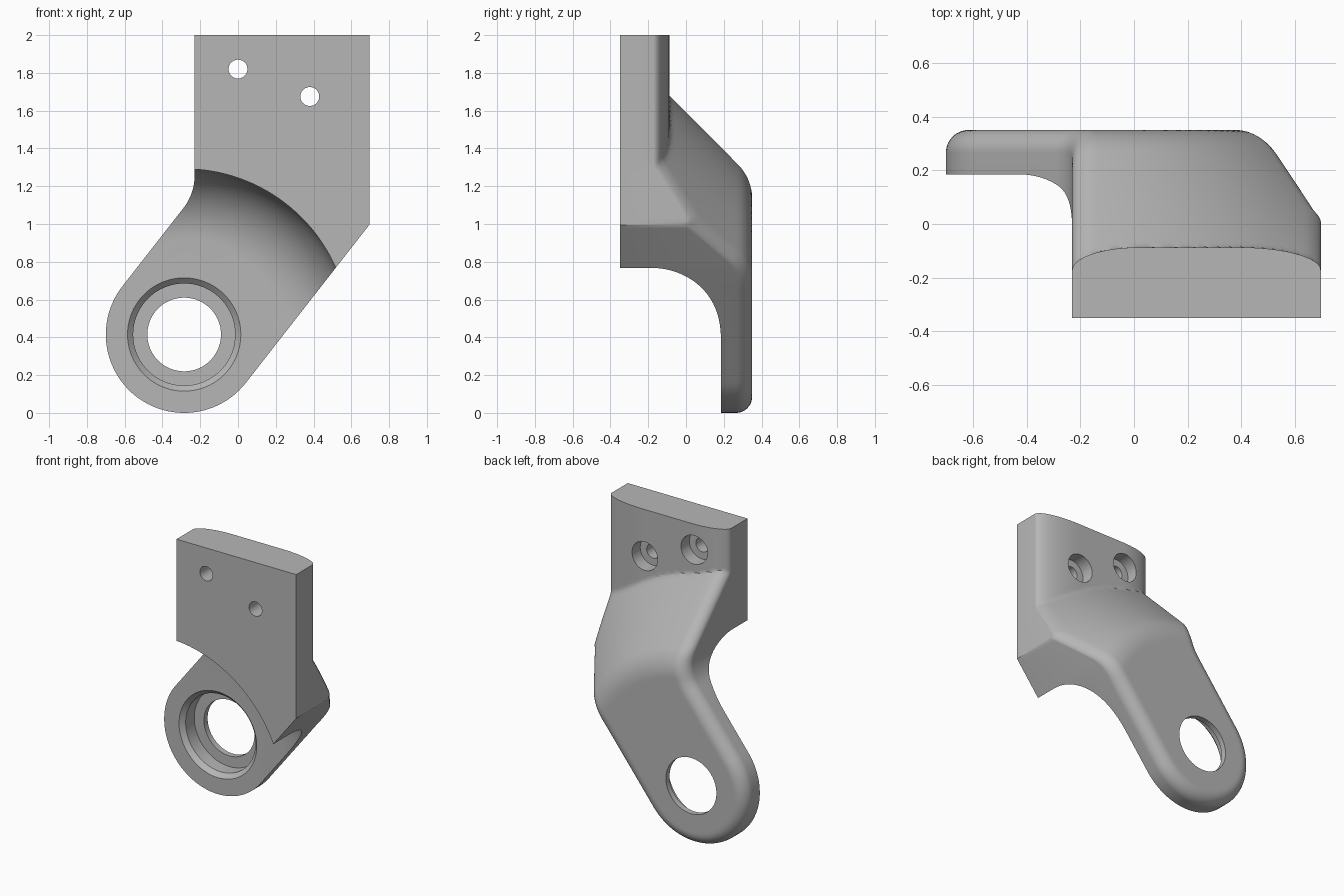
import bpy, bmesh
from math import sin, cos, pi, radians, sqrt
from mathutils import Vector

cube = bpy.data.objects.get("Cube")
if cube:
    bpy.data.objects.remove(cube, do_unlink=True)

# Main dimensions: eye centre, arm direction, pad sides
EYE = Vector((-0.285, 0.415))
R = 0.415
ANGLE = radians(52)
ALONG = Vector((cos(ANGLE), sin(ANGLE)))
ACROSS = Vector((sin(ANGLE), -cos(ANGLE)))
X0, X1, TOP = -0.23, 0.695, 2.0
FRONT, PAD, BACK = -0.35, -0.087, 0.35
CONE = 1.185           # radius + depth is constant on the sloped back
BEND = 0.25            # rounding between slope and arm
EDGE = 0.085           # rounding of the back edges

# Inner corner fillet between arm and pad
FIL = 0.28
fx = X0 - FIL
fz = EYE.y + ((fx - EYE.x) * ACROSS.x + R + FIL) / -ACROSS.y
FC = Vector((fx, fz))
FA = (FC - EYE).dot(ALONG)


def rounding(d, width, height):
    """Drop of a rounded edge at distance d from the side."""
    k = 1 - min(max(d / width, 0), 1)
    return height * (1 - sqrt(max(0, 1 - k * k)))


def back_depth(p):
    """Depth of the back surface above a point of the outline."""
    v = p - EYE
    a, b, r = v.dot(ALONG), v.dot(ACROSS), v.length
    # sloped cone, bend and flat arm
    r0 = CONE - BACK - BEND * (sqrt(2) - 1)
    if r < r0:
        y, slope = BACK, 0
    elif r < r0 + BEND * sqrt(0.5):
        y = BACK - BEND + sqrt(BEND ** 2 - (r - r0) ** 2)
        slope = (r - r0) / (BEND * sqrt(0.5))
    else:
        y, slope = CONE - r, 1
    # distance to the sides
    tilt = 0
    if a < 0:
        d = R - r
    else:
        if p.y > FC.y:
            left = p.x - X0
        elif a < FA:
            left = R + b
        else:
            left = (p - FC).length - FIL
        right = min(X1 - p.x, R - b)
        d = min(left, right)
        if right < left:
            out = v.x if X1 - p.x < R - b else b
            tilt = slope * max(0, out / r)
    y -= rounding(d, EDGE * (1 - 0.4 * tilt), EDGE * (1 - 0.8 * tilt))
    # mounting pad with softly curved sides
    pad = PAD - rounding(p.x - X0, 0.25, EDGE) - rounding(X1 - p.x, 0.3, EDGE)
    return max(y, pad)


# Matching points up the two sides of the outline
left_side, right_side = [], []
for i in range(25):
    t = pi / 2 * i / 24
    tip = EYE - ALONG * R * cos(t)
    left_side.append(tip - ACROSS * R * sin(t))
    right_side.append(tip + ACROSS * R * sin(t))

l_tan, r_tan = left_side[-1], right_side[-1]
l_fil = EYE - ACROSS * R + ALONG * FA
r_mid = r_tan + ALONG * (FA + 0.08)
r_corner = r_tan + ALONG * ((X1 - r_tan.x) / ALONG.x)
for i in range(1, 29):
    left_side.append(l_tan.lerp(l_fil, i / 28))
    right_side.append(r_tan.lerp(r_mid, i / 28))
for i in range(1, 21):
    t = (ANGLE - pi / 2) * (1 - i / 20)
    left_side.append(FC + FIL * Vector((cos(t), sin(t))))
    right_side.append(r_mid.lerp(r_corner, i / 20))
for i in range(1, 51):
    left_side.append(Vector((X0, FC.y)).lerp(Vector((X0, TOP)), i / 50))
    right_side.append(r_corner.lerp(Vector((X1, TOP)), i / 50))

# Bracket body: curved back, straight sides, flat front
COLS = 64
bm = bmesh.new()
rows = []
for l, r in zip(left_side, right_side):
    row = []
    for j in range(COLS + 1):
        p = l.lerp(r, (1 - cos(pi * j / COLS)) / 2)
        row.append(bm.verts.new((p.x, back_depth(p), p.y)))
    rows.append(row)
for lo, hi in zip(rows, rows[1:]):
    for j in range(COLS):
        bm.faces.new((lo[j], lo[j + 1], hi[j + 1], hi[j]))
bmesh.ops.remove_doubles(bm, verts=bm.verts[:], dist=1e-6)
rim = [e for e in bm.edges if e.is_boundary]
new = bmesh.ops.extrude_edge_only(bm, edges=rim)["geom"]
for v in new:
    if isinstance(v, bmesh.types.BMVert):
        v.co.y = FRONT
bmesh.ops.edgeloop_fill(bm, edges=[e for e in bm.edges if e.is_boundary])
bmesh.ops.recalc_face_normals(bm, faces=bm.faces[:])
mesh = bpy.data.meshes.new("bracket_body")
bm.to_mesh(mesh)
bm.free()
body = bpy.data.objects.new("bracket_body", mesh)
bpy.context.collection.objects.link(body)


def lathe(name, profile, x, z, segments):
    """Solid turned about the depth axis from (radius, depth) points."""
    bm = bmesh.new()
    rings = [[bm.verts.new((x + r * cos(2 * pi * k / segments), y,
                            z + r * sin(2 * pi * k / segments)))
              for k in range(segments)] for r, y in profile]
    for a, b in zip(rings, rings[1:]):
        for k in range(segments):
            n = (k + 1) % segments
            bm.faces.new((a[k], a[n], b[n], b[k]))
    bm.faces.new(rings[0])
    bm.faces.new(rings[-1])
    bmesh.ops.recalc_face_normals(bm, faces=bm.faces[:])
    me = bpy.data.meshes.new(name)
    bm.to_mesh(me)
    bm.free()
    ob = bpy.data.objects.new(name, me)
    bpy.context.collection.objects.link(ob)
    ob.hide_render = True
    return ob


def cut(cutter):
    mod = body.modifiers.new(cutter.name, 'BOOLEAN')
    mod.operation = 'DIFFERENCE'
    mod.solver = 'EXACT'
    mod.object = cutter
    bpy.context.view_layer.objects.active = body
    bpy.ops.object.modifier_apply(modifier=mod.name)
    bpy.data.objects.remove(cutter, do_unlink=True)


# Round clearance in front of the arm, with a large cove
OUT, COVE, ARM = 0.877, 0.372, 0.185
cove = [(OUT - COVE + COVE * cos(t), ARM - COVE + COVE * sin(t))
        for t in (pi / 2 * i / 20 for i in range(21))]
cut(lathe("clearance_cutter", [(OUT, -0.5)] + cove, EYE.x, EYE.y, 144))

# Stepped and chamfered eye
cut(lathe("eye_cutter", [(0.30, 0.05), (0.30, ARM), (0.27, 0.215), (0.27, 0.31),
                         (0.195, 0.31), (0.195, 0.5)], EYE.x, EYE.y, 80))

# Two counterbored bolt holes
for x, z in ((0, 1.82), (0.38, 1.675)):
    cut(lathe("bolt_hole_cutter", [(0.05, -0.5), (0.05, -0.18), (0.1, -0.18),
                                   (0.1, 0.1)], x, z, 40))

# Plain grey metal
mat = bpy.data.materials.new("plain_grey")
mat.use_nodes = True
grey = (0.47, 0.47, 0.47, 1)
mat.diffuse_color = grey
mat.node_tree.nodes["Principled BSDF"].inputs["Base Color"].default_value = grey
body.data.materials.clear()
body.data.materials.append(mat)
for poly in body.data.polygons:
    poly.material_index = 0

bpy.ops.object.select_all(action='DESELECT')
body.select_set(True)
bpy.context.view_layer.objects.active = body
bpy.ops.object.shade_smooth_by_angle(angle=radians(30))
